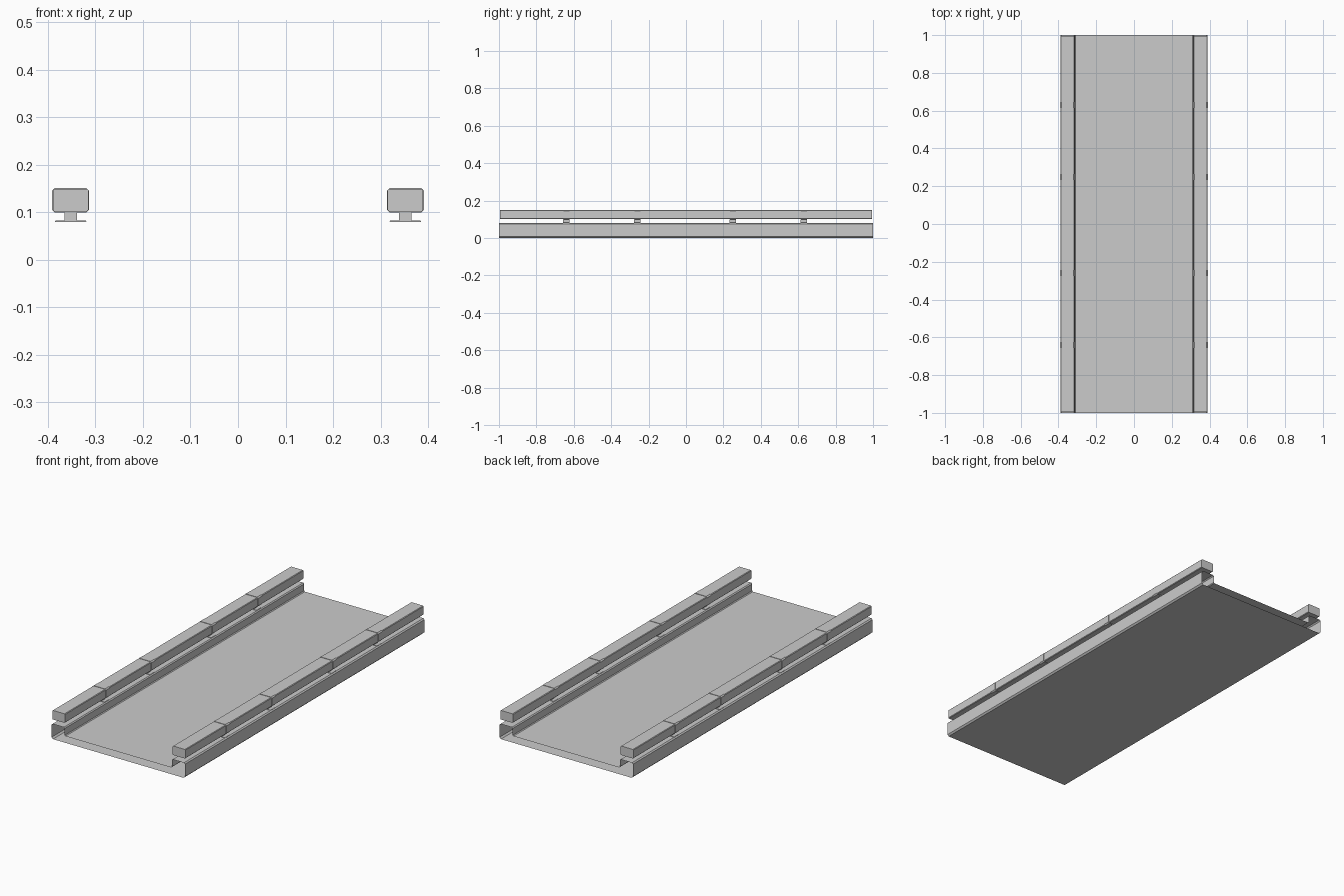
import bpy, bmesh

if "Cube" in bpy.data.objects:
    bpy.data.objects.remove(bpy.data.objects["Cube"])

def extrude_profile(name, pts, y0, y1, caps):
    """Sweep a closed x-z profile along y."""
    bm = bmesh.new()
    a = [bm.verts.new((x, y0, z)) for x, z in pts]
    b = [bm.verts.new((x, y1, z)) for x, z in pts]
    n = len(pts)
    for i in range(n):
        j = (i + 1) % n
        bm.faces.new((a[i], a[j], b[j], b[i]))
    if caps:
        bm.faces.new(a[::-1])
        bm.faces.new(b)
    bmesh.ops.recalc_face_normals(bm, faces=bm.faces)
    me = bpy.data.meshes.new(name)
    bm.to_mesh(me)
    bm.free()
    ob = bpy.data.objects.new(name, me)
    bpy.context.collection.objects.link(ob)
    return ob

def chamfered(cx, hw, z0, z1, c):
    """Rectangle profile with cut corners."""
    return [(cx - hw + c, z0), (cx + hw - c, z0), (cx + hw, z0 + c), (cx + hw, z1 - c),
            (cx + hw - c, z1), (cx - hw + c, z1), (cx - hw, z1 - c), (cx - hw, z0 + c)]

# hollow folded-sheet tray, open at both ends
right = [(0.382, 0), (0.39, 0.008), (0.39, 0.074), (0.384, 0.08),
         (0.318, 0.08), (0.313, 0.075), (0.313, 0.039), (0.309, 0.035)]
left = [(-x, z) for x, z in reversed(right)]
tray = extrude_profile("tray", right + left, -1, 1, False)

for side, s in (("left", -1), ("right", 1)):
    cx = s * 0.352
    # guide rail
    extrude_profile(f"{side}_guide_rail", chamfered(cx, 0.037, 0.101, 0.149, 0.003),
                    -0.995, 0.995, True)
    for i, y in enumerate((-0.64, -0.26, 0.25, 0.63)):
        # clip around the rail, stem and foot plate
        extrude_profile(f"{side}_clip_{i}", chamfered(cx, 0.039, 0.099, 0.151, 0.006),
                        y - 0.016, y + 0.016, True)
        extrude_profile(f"{side}_stem_{i}", chamfered(cx, 0.013, 0.08, 0.1, 0.001),
                        y - 0.018, y + 0.018, True)
        extrude_profile(f"{side}_foot_{i}", chamfered(cx, 0.033, 0.079, 0.082, 0.001),
                        y - 0.018, y + 0.018, True)
